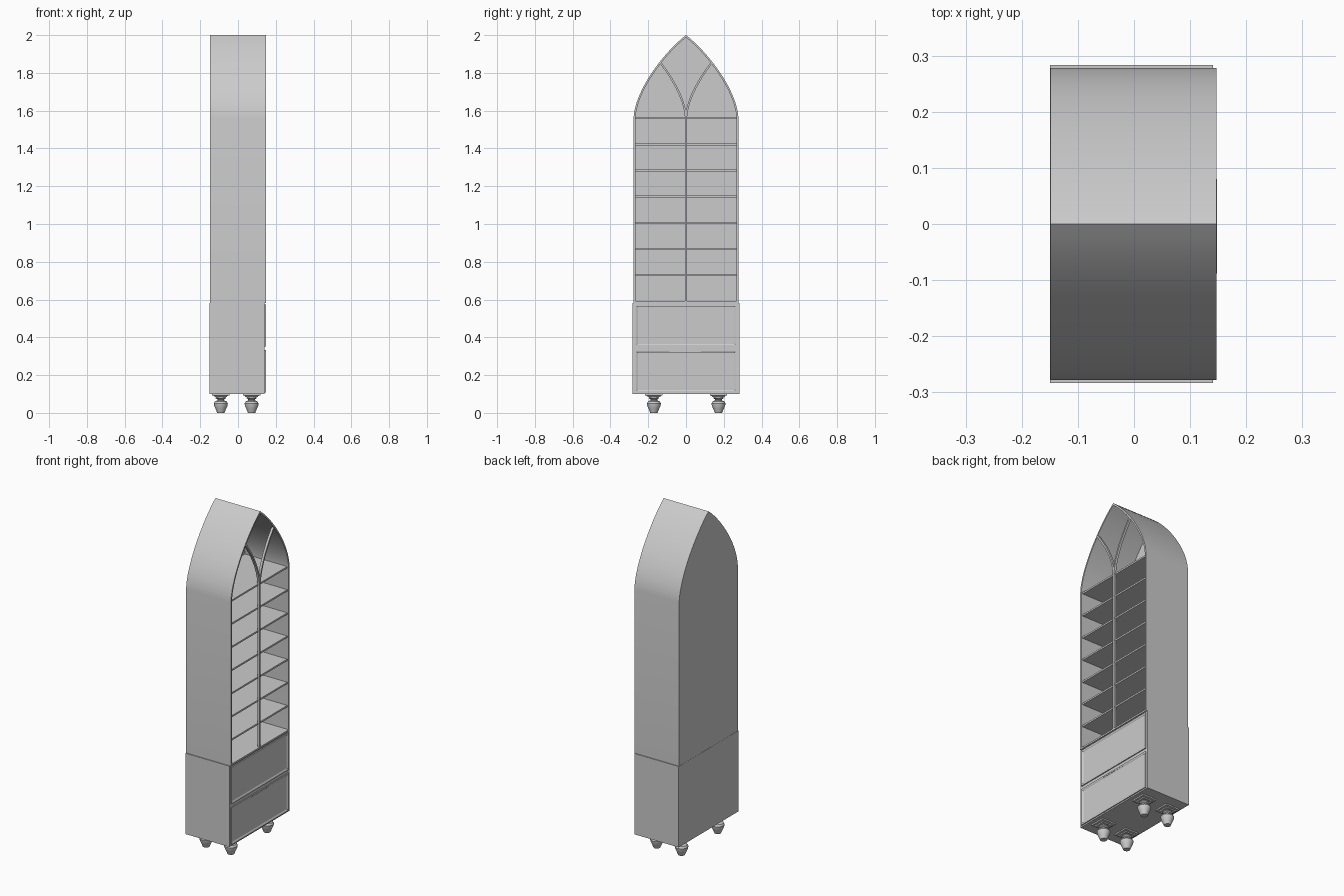
import bpy, bmesh, math
from mathutils import Vector
from mathutils.geometry import interpolate_bezier

if "Cube" in bpy.data.objects:
    bpy.data.objects.remove(bpy.data.objects["Cube"])

HALF, SPRING, APEX, FLOOR = 0.278, 1.56, 2.0, 0.582
BACK, FRONT = -0.149, 0.147


def make(name, verts, faces):
    mesh = bpy.data.meshes.new(name)
    mesh.from_pydata([tuple(v) for v in verts], [], faces)
    bm = bmesh.new()
    bm.from_mesh(mesh)
    bmesh.ops.recalc_face_normals(bm, faces=bm.faces)
    bm.to_mesh(mesh)
    bm.free()
    ob = bpy.data.objects.new(name, mesh)
    bpy.context.collection.objects.link(ob)
    bpy.ops.object.select_all(action='DESELECT')
    ob.select_set(True)
    bpy.context.view_layer.objects.active = ob
    bpy.ops.object.shade_smooth_by_angle(angle=math.radians(30))
    return ob


def loft(name, rings):
    """Skin equal-length closed rings and cap both ends."""
    n = len(rings[0])
    verts = [v for r in rings for v in r]
    faces = [(k*n + i, k*n + (i+1) % n, (k+1)*n + (i+1) % n, (k+1)*n + i)
             for k in range(len(rings)-1) for i in range(n)]
    faces += [tuple(range(n)), tuple(range((len(rings)-1)*n, len(rings)*n))]
    return make(name, verts, faces)


def rect(x, y0, y1, z0, z1):
    return [(x, y0, z0), (x, y1, z0), (x, y1, z1), (x, y0, z1)]


def box(name, x0, x1, y0, y1, z0, z1):
    return loft(name, [rect(x0, y0, y1, z0, z1), rect(x1, y0, y1, z0, z1)])


def square(r, z, cx, cy):
    return [(cx + a*r, cy + b*r, z) for a, b in ((-1, -1), (1, -1), (1, 1), (-1, 1))]


def circle(r, z, cx, cy, n=20):
    return [(cx + r*math.cos(2*math.pi*i/n), cy + r*math.sin(2*math.pi*i/n), z)
            for i in range(n)]


# Pointed arch, right half, as (y, z)
arch = [(p.x, p.y) for p in interpolate_bezier(
    Vector((HALF, SPRING)), Vector((0.27, 1.72)),
    Vector((0.10, 1.925)), Vector((0, APEX)), 13)]


def outline(x, t):
    """Cabinet outline inset by t."""
    s = (HALF - t) / HALF
    right = [(y*s, SPRING + (z - SPRING)*(1 - t*1.3/(APEX - SPRING))) for y, z in arch]
    pts = [(HALF*s, FLOOR + t)] + right + [(-y, z) for y, z in right[-2::-1]]
    pts.append((-HALF*s, FLOOR + t))
    return [(x, y, z) for y, z in pts]


# Arched upper case: outside, front rim, inside, back panel
loft("arched_case", [outline(BACK, 0), outline(FRONT, 0), outline(FRONT, 0.01),
                     outline(BACK + 0.008, 0.01)])

# Shelves
for i in range(7):
    z = 0.73 + i * (SPRING - 0.73) / 6
    box(f"shelf_{i+1}", BACK + 0.006, 0.138, -HALF + 0.008, HALF - 0.008, z - 0.005, z + 0.005)

# Central mullion and the two curved tracery bars
box("mullion", 0.132, 0.146, -0.006, 0.006, FLOOR + 0.005, SPRING + 0.01)
line = [Vector((HALF - y, z)) for y, z in arch if HALF - y < 0.142]
for side, label in ((1, "right"), (-1, "left")):
    rings = []
    for i, p in enumerate(line):
        d = (line[min(i+1, len(line)-1)] - line[max(i-1, 0)]).normalized()
        nrm = Vector((-d.y, d.x)) * 0.005
        a, b = p + nrm, p - nrm
        rings.append([(0.132, side*a.x, a.y), (0.146, side*a.x, a.y),
                      (0.146, side*b.x, b.y), (0.132, side*b.x, b.y)])
    loft(f"tracery_bar_{label}", rings)

# Lower case
box("lower_case", BACK - 0.001, 0.141, -0.283, 0.283, 0.1, 0.583)

# Drawer fronts with a raised frame and a recessed panel
for label, z0, z1 in (("upper", 0.352, 0.574), ("lower", 0.108, 0.332)):
    def inset(x, t):
        return rect(x, -0.27 + t, 0.27 - t, z0 + t, z1 - t)
    loft(f"{label}_drawer_front", [inset(0.138, 0), inset(0.147, 0), inset(0.147, 0.008),
                                   inset(0.143, 0.014)])

# Finger pull between the drawers
box("finger_pull", 0.140, 0.1475, -0.088, 0.08, 0.323, 0.329)

# Turned feet on square plates
profile = [(0.024, 0.086), (0.028, 0.078), (0.018, 0.072), (0.018, 0.066), (0.031, 0.061),
           (0.037, 0.05), (0.035, 0.037), (0.028, 0.022), (0.023, 0.009), (0.019, 0.0)]
for fx, xl in ((-0.091, "back"), (0.072, "front")):
    for fy, yl in ((-0.17, "left"), (0.172, "right")):
        loft(f"{xl}_{yl}_foot_plate",
             [square(0.046, 0.102, fx, fy), square(0.046, 0.092, fx, fy),
              square(0.034, 0.09, fx, fy), square(0.034, 0.083, fx, fy)])
        loft(f"{xl}_{yl}_foot", [circle(r, z, fx, fy) for r, z in profile])
